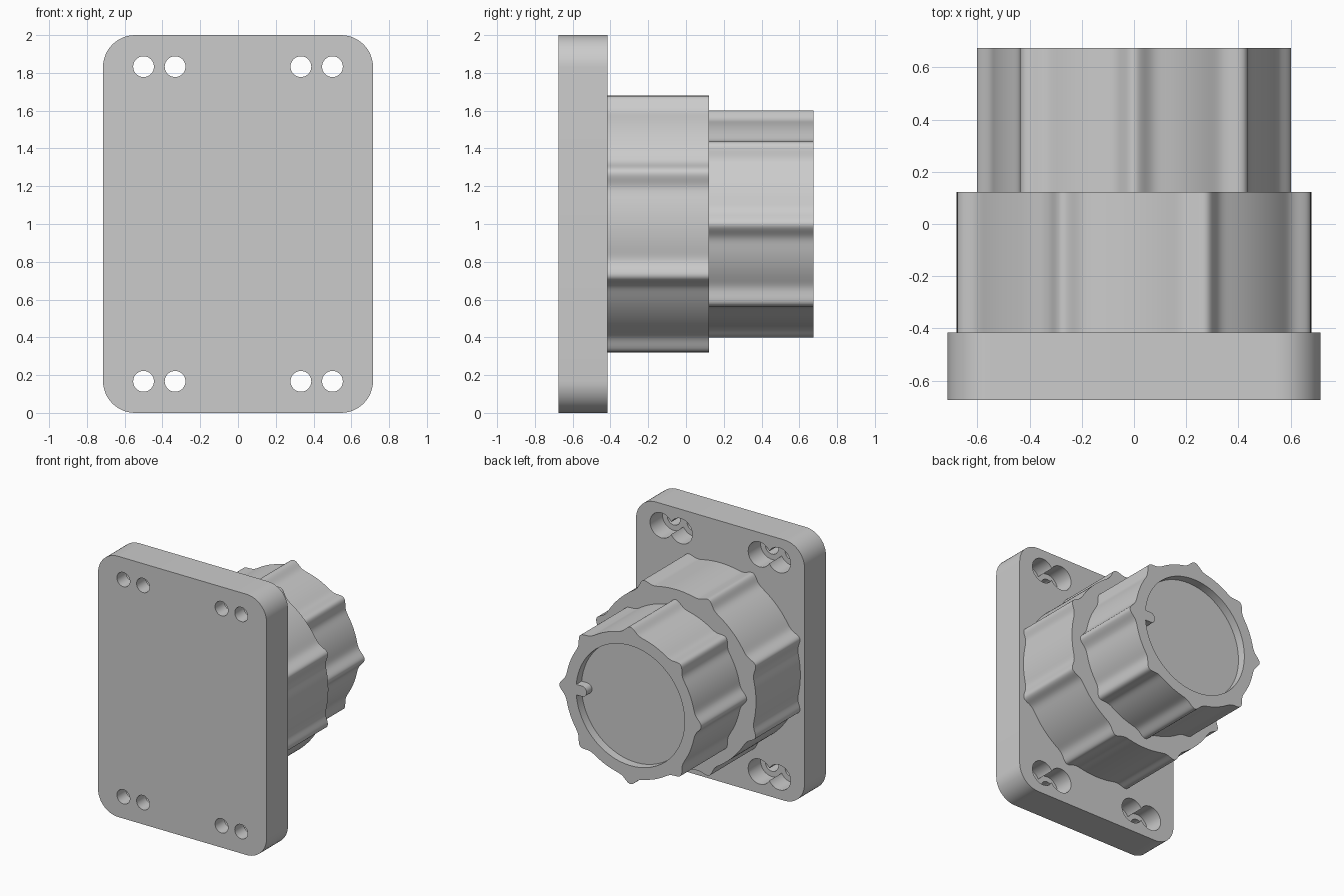
import bpy, bmesh
from math import pi, sin, cos, exp, radians

cube = bpy.data.objects.get("Cube")
if cube:
    bpy.data.objects.remove(cube, do_unlink=True)

GREY = (0.6, 0.6, 0.6, 1)
grey = bpy.data.materials.new("plain grey")
grey.use_nodes = True
grey.diffuse_color = GREY
grey.node_tree.nodes["Principled BSDF"].inputs["Base Color"].default_value = GREY

AXIS_Z = 1.0
PLATE_FRONT, PLATE_BACK, STEP, KNOB_BACK = -0.675, -0.415, 0.123, 0.675


def extrude(name, outline, y0, y1):
    """Extrude an (x, z) outline along y into a solid object."""
    bm = bmesh.new()
    face = bm.faces.new([bm.verts.new((x, y0, z)) for x, z in outline])
    out = bmesh.ops.extrude_face_region(bm, geom=[face])
    moved = [v for v in out["geom"] if isinstance(v, bmesh.types.BMVert)]
    bmesh.ops.translate(bm, verts=moved, vec=(0, y1 - y0, 0))
    bmesh.ops.recalc_face_normals(bm, faces=bm.faces)
    mesh = bpy.data.meshes.new(name)
    bm.to_mesh(mesh)
    bm.free()
    mesh.materials.append(grey)
    obj = bpy.data.objects.new(name, mesh)
    bpy.context.collection.objects.link(obj)
    return obj


def arc(cx, cz, r, a0, a1, steps):
    return [(cx + r * cos(a0 + (a1 - a0) * i / steps),
             cz + r * sin(a0 + (a1 - a0) * i / steps)) for i in range(steps + 1)]


def circle(cx, cz, r, steps=40):
    return arc(cx, cz, r, 0, 2 * pi, steps)[:-1]


def ribbed(base, height, width, offset, ribs=8, steps=480):
    """Circle with evenly spaced, softly blended grip ribs."""
    pitch = 2 * pi / ribs
    points = []
    for i in range(steps):
        a = 2 * pi * i / steps
        s = base * ((a - offset + pitch / 2) % pitch - pitch / 2)
        r = base + height * exp(-(s / width) ** 2)
        points.append((r * cos(a), AXIS_Z + r * sin(a)))
    return points


def cut(obj, cutter):
    mod = obj.modifiers.new("cut", "BOOLEAN")
    mod.operation = "DIFFERENCE"
    mod.solver = "EXACT"
    mod.object = cutter
    bpy.context.view_layer.objects.active = obj
    bpy.ops.object.modifier_apply(modifier=mod.name)
    bpy.data.objects.remove(cutter, do_unlink=True)


# Mounting plate with rounded corners
HALF_W, CORNER = 0.715, 0.17
outline = []
for k, (sx, top) in enumerate([(1, 1), (-1, 1), (-1, 0), (1, 0)]):
    cz = 2 - CORNER if top else CORNER
    outline += arc(sx * (HALF_W - CORNER), cz, CORNER, k * pi / 2, (k + 1) * pi / 2, 12)
plate = extrude("mounting_plate", outline, PLATE_FRONT, PLATE_BACK)

# Paired screw holes, counterbored from the back
for z in (0.167, 1.833):
    for x in (-0.5, -0.333, 0.333, 0.5):
        cut(plate, extrude("screw_hole_cutter", circle(x, z, 0.055), -0.8, -0.3))
        cut(plate, extrude("counterbore_cutter", circle(x, z, 0.096), -0.565, -0.3))

# Wide lower grip ring
lower = extrude("lower_grip", ribbed(0.68, 0.05, 0.052, radians(22.5)), PLATE_BACK, STEP)

# Narrower upper knob
upper = extrude("upper_knob", ribbed(0.55, 0.052, 0.052, 0), STEP, KNOB_BACK)

# Shallow round recess in the knob, with a rounded key tab
RECESS, TAB = 0.46, 0.04
start = TAB / RECESS
recess = arc(0, AXIS_Z, RECESS, start, 2 * pi - start, 96)
recess += arc(0.41, AXIS_Z, TAB, 1.5 * pi, 0.5 * pi, 12)
cut(upper, extrude("recess_cutter", recess, KNOB_BACK - 0.065, KNOB_BACK + 0.1))

# Smooth curved walls, crisp edges
for obj in (plate, lower, upper):
    bpy.ops.object.select_all(action="DESELECT")
    obj.select_set(True)
    bpy.context.view_layer.objects.active = obj
    bpy.ops.object.shade_smooth_by_angle(angle=radians(30))
